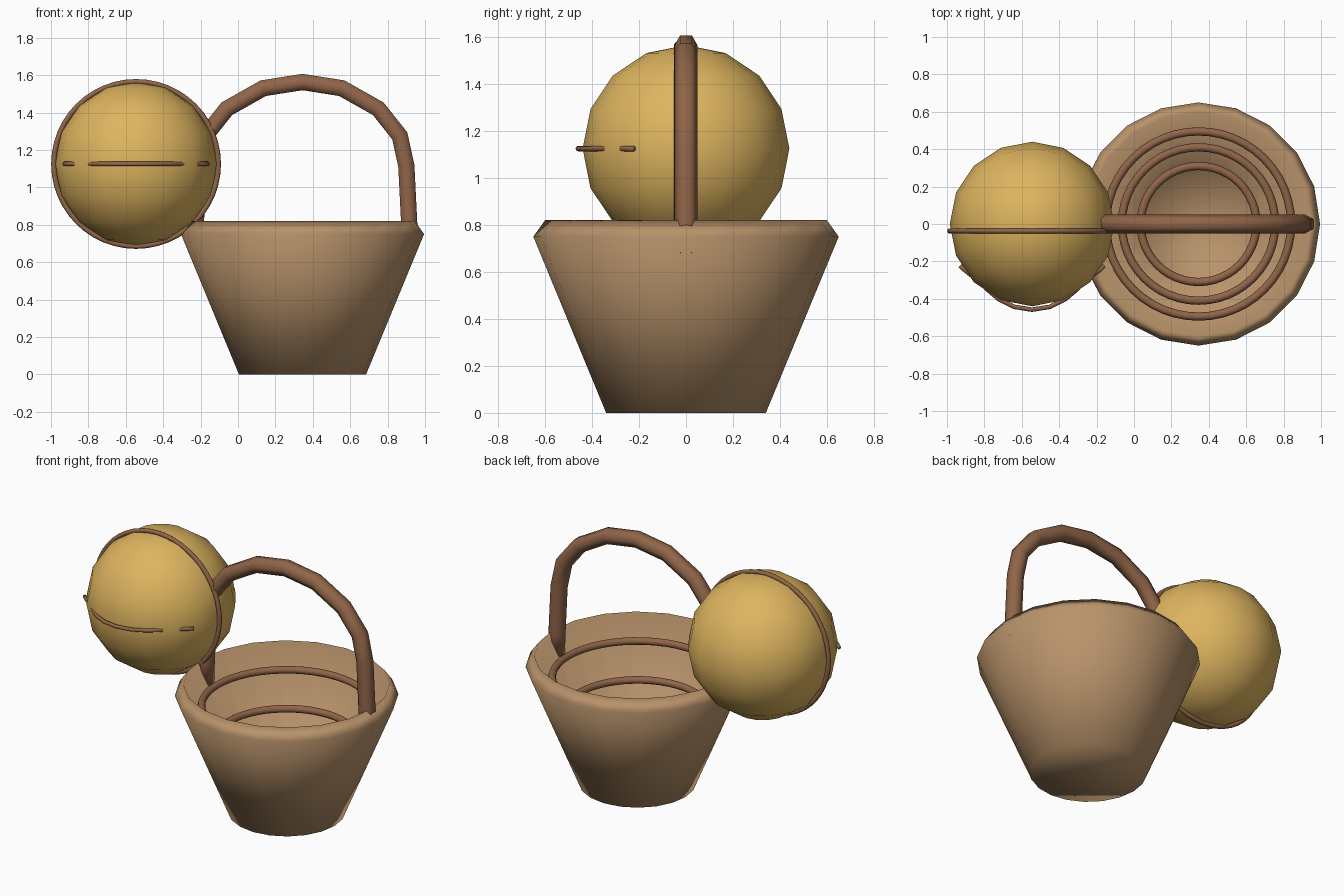
import bpy
import math
from mathutils import Vector

if "Cube" in bpy.data.objects:
    bpy.data.objects.remove(bpy.data.objects["Cube"])

BASKET_X = 0.345
BALL = Vector((-0.545, 0, 1.125))


def material(name, color):
    m = bpy.data.materials.new(name)
    m.diffuse_color = (*color, 1)
    m.use_nodes = True
    m.node_tree.nodes["Principled BSDF"].inputs["Base Color"].default_value = m.diffuse_color
    return m


tan = material("tan_wicker", (0.48, 0.29, 0.145))
brown = material("brown_wood", (0.28, 0.13, 0.065))
yellow = material("golden_yellow", (0.73, 0.46, 0.115))


def finish(ob, name, mat):
    ob.name = name
    ob.data.materials.append(mat)
    ob.data.shade_smooth()
    return ob


def mesh_object(name, verts, faces, mat):
    me = bpy.data.meshes.new(name)
    me.from_pydata(verts, [], faces)
    ob = bpy.data.objects.new(name, me)
    bpy.context.collection.objects.link(ob)
    return finish(ob, name, mat)


def skin(rings):
    """Join equal loops of points into a capped tube."""
    n = len(rings[0])
    faces = [(i * n + j, i * n + (j + 1) % n, (i + 1) * n + (j + 1) % n, (i + 1) * n + j)
             for i in range(len(rings) - 1) for j in range(n)]
    last = (len(rings) - 1) * n
    faces += [tuple(reversed(range(n))), tuple(range(last, last + n))]
    return [p for r in rings for p in r], faces


def tube(name, path, radius, sides, side_axis, mat):
    """Sweep a round section along a flat path; side_axis is the path plane's normal."""
    path, side_axis = [Vector(p) for p in path], Vector(side_axis)
    rings = []
    for i, p in enumerate(path):
        a = (p - path[i - 1]).normalized() if i else Vector()
        b = (path[i + 1] - p).normalized() if i < len(path) - 1 else Vector()
        t = (a + b).normalized()
        up = t.cross(side_axis)
        miter = 1 / max(t.dot(a), t.dot(b))
        rings.append([p + radius * (math.cos(k * math.tau / sides) * side_axis
                                    + math.sin(k * math.tau / sides) * up * miter)
                      for k in range(sides)])
    return mesh_object(name, *skin(rings), mat)


def torus(name, loc, major, minor, mat, rot=(0, 0, 0)):
    bpy.ops.mesh.primitive_torus_add(location=loc, rotation=rot, major_radius=major,
                                     minor_radius=minor, major_segments=48, minor_segments=10)
    return finish(bpy.context.object, name, mat)


# Basket: outside wall, sloped rim, inside wall and floor
profile = [(0.34, 0), (0.65, 0.75), (0.60, 0.82), (0.30, 0.08)]
mesh_object("basket", *skin([[(BASKET_X + r * math.cos(k * math.tau / 20),
                               r * math.sin(k * math.tau / 20), z) for k in range(20)]
                             for r, z in profile]), tan)

# Bands inside the basket
for i, (r, z) in enumerate([(0.495, 0.68), (0.41, 0.47), (0.31, 0.25)]):
    torus(f"basket_band_{i + 1}", (BASKET_X, 0, z), r, 0.022, brown)

# Arched handle
half = [(0.575, 0.68), (0.57, 0.815), (0.555, 1.115), (0.52, 1.275), (0.405, 1.42), (0.21, 1.53)]
arch = [(-x, z) for x, z in half] + [(0, 1.563)] + half[::-1]
tube("handle", [(BASKET_X + x, 0, z) for x, z in arch], 0.05, 6, (0, 1, 0), brown)

# Ball with an upright hoop
bpy.ops.mesh.primitive_uv_sphere_add(segments=16, ring_count=8, radius=0.44, location=BALL)
finish(bpy.context.object, "ball", yellow)
torus("ball_hoop", BALL + Vector((0, -0.037, 0)), 0.44, 0.014, brown, (math.pi / 2, 0, 0))

# Curved strip across the front of the ball, dipping under the surface on each side
dip = [(60, 0.445), (55, 0.435), (45, 0.418), (33, 0.425), (24, 0.439), (12, 0.453)]
strip = [(-a, r) for a, r in dip] + [(0, 0.458)] + dip[::-1]
tube("front_strip", [BALL + Vector((r * math.sin(math.radians(a)), -r * math.cos(math.radians(a)), 0))
                     for a, r in strip], 0.012, 8, (0, 0, 1), brown)
